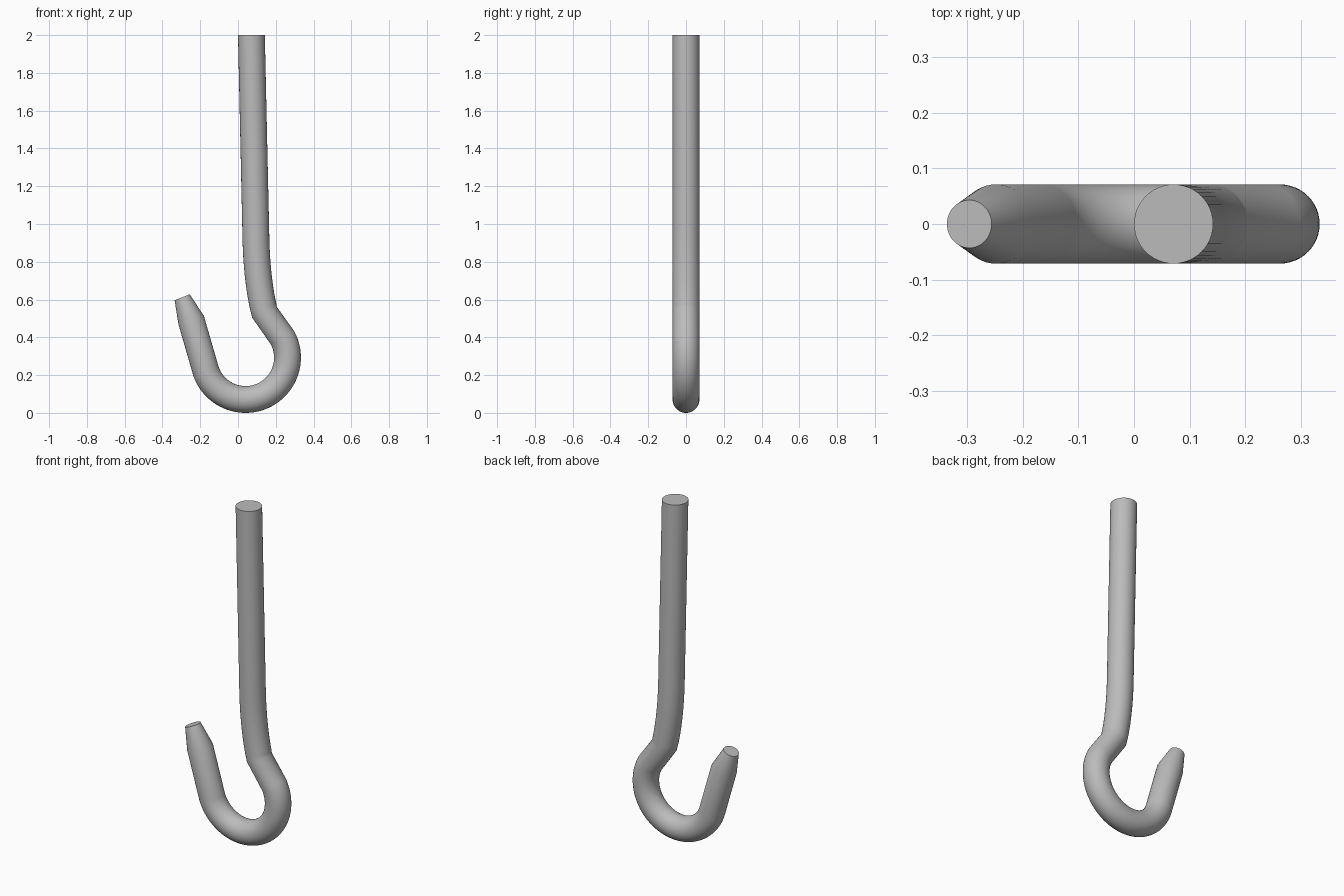
import bpy, bmesh
from math import sin, cos, pi, radians
from mathutils import Vector

if "Cube" in bpy.data.objects:
    bpy.data.objects.remove(bpy.data.objects["Cube"])

SIDES = 48
ROD = 0.071       # rod radius
TIP = 0.043       # radius at the tapered tip


def make_material(name, color):
    mat = bpy.data.materials.new(name)
    mat.use_nodes = True
    mat.diffuse_color = color
    mat.node_tree.nodes["Principled BSDF"].inputs["Base Color"].default_value = color
    return mat


def point(x, z):
    return Vector((x, 0, z))


# Centre line: straight shank, gentle bend, round bowl, straight point
path = [point(0.071, 2.0)]
a, b, c = point(0.095, 0.92), point(0.1, 0.7), point(0.14, 0.533)
for i in range(13):
    t = i / 12
    path.append(a * (1 - t) ** 2 + b * 2 * t * (1 - t) + c * t * t)
centre, bowl = point(0.04, 0.293), 0.222
for i in range(49):
    angle = radians(28 - 188 * i / 48)
    path.append(centre + bowl * point(cos(angle), sin(angle)))
path += [point(-0.248, 0.491), point(-0.2955, 0.612)]

# Sweep a circle along the centre line
bm = bmesh.new()
rings = []
last = len(path) - 1
for i, p in enumerate(path):
    before = (p - path[max(i - 1, 0)]).normalized()
    after = (path[min(i + 1, last)] - p).normalized()
    tangent = point(0, -1) if i == 0 else (before + after).normalized()
    side = tangent.cross(Vector((0, 1, 0)))
    r = TIP if i == last else ROD
    rings.append([bm.verts.new(p + r * (side * cos(k * 2 * pi / SIDES)
                                        + Vector((0, sin(k * 2 * pi / SIDES), 0))))
                  for k in range(SIDES)])
for lower, upper in zip(rings, rings[1:]):
    for k in range(SIDES):
        n = (k + 1) % SIDES
        bm.faces.new((lower[k], lower[n], upper[n], upper[k]))
bm.faces.new(rings[0])
bm.faces.new(rings[-1])
bmesh.ops.recalc_face_normals(bm, faces=bm.faces)

mesh = bpy.data.meshes.new("hook")
bm.to_mesh(mesh)
bm.free()
mesh.materials.append(make_material("steel grey", (0.5, 0.5, 0.5, 1)))
hook = bpy.data.objects.new("hook", mesh)
bpy.context.collection.objects.link(hook)

# Smooth rod with crisp end caps
bpy.context.view_layer.objects.active = hook
hook.select_set(True)
bpy.ops.object.shade_smooth_by_angle(angle=radians(40))
